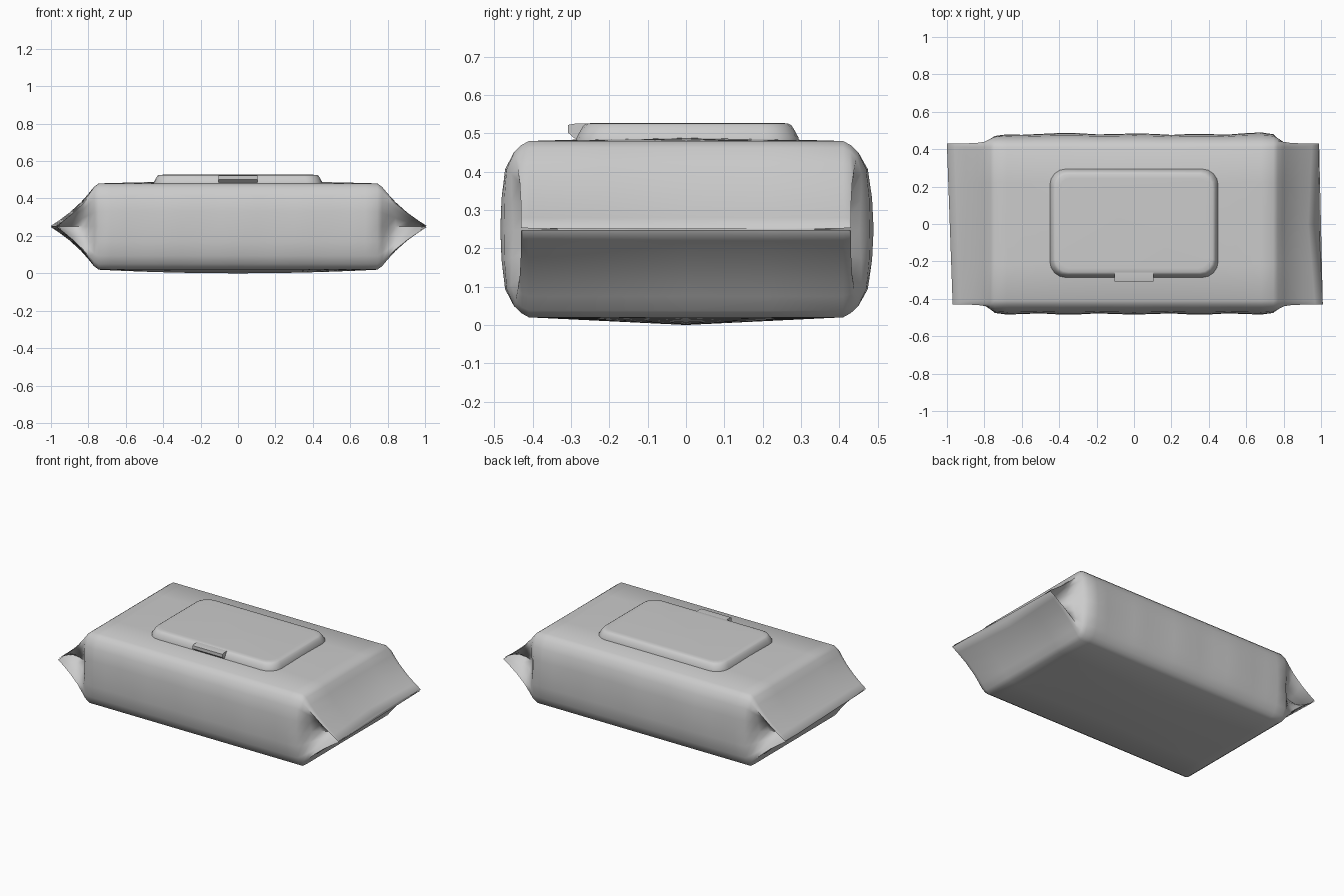
import bpy, bmesh, math

if "Cube" in bpy.data.objects:
    bpy.data.objects.remove(bpy.data.objects["Cube"])

grey = bpy.data.materials.new("soft grey")
grey.use_nodes = True
colour = (0.6, 0.6, 0.6, 1)
grey.diffuse_color = colour
grey.node_tree.nodes["Principled BSDF"].inputs["Base Color"].default_value = colour


def loft(name, rings, angle):
    """Skin a list of closed rings, cap both ends and shade smooth."""
    bm = bmesh.new()
    loops = [[bm.verts.new(p) for p in ring] for ring in rings]
    n = len(loops[0])
    for a, b in zip(loops, loops[1:]):
        for i in range(n):
            j = (i + 1) % n
            bm.faces.new((a[i], a[j], b[j], b[i]))
    bm.faces.new(loops[0])
    bm.faces.new(loops[-1])
    bmesh.ops.recalc_face_normals(bm, faces=bm.faces)
    mesh = bpy.data.meshes.new(name)
    bm.to_mesh(mesh)
    bm.free()
    mesh.materials.append(grey)
    obj = bpy.data.objects.new(name, mesh)
    bpy.context.collection.objects.link(obj)
    bpy.ops.object.select_all(action='DESELECT')
    bpy.context.view_layer.objects.active = obj
    obj.select_set(True)
    bpy.ops.object.shade_smooth_by_angle(angle=math.radians(angle))
    return obj


# Pouch: quarter cross-sections as (half width, height fraction)
BODY = [(0, 1), (.22, 1), (.41, 1), (.43, .95), (.448, .87), (.468, .68), (.474, .35), (.476, 0)]
FOLD = [(0, 1), (.22, 1), (.41, 1), (.425, .99), (.43, .95), (.40, .7), (.36, .35), (.33, 0)]


def pouch_ring(x, half, fold):
    quarter = [(a[0] + (b[0] - a[0]) * fold, a[1] + (b[1] - a[1]) * fold)
               for a, b in zip(BODY, FOLD)]
    right = quarter + [(y, -f) for y, f in quarter[-2::-1]]
    outline = right + [(-y, f) for y, f in right[-2:0:-1]]
    swell = max(0, 1 - (x / .76) ** 2)
    ring = []
    for y, f in outline:
        # Soft belly above and below, gentle waves along the sides
        belly = swell * max(0, 1 - abs(y) / .41) * (.012 if f > 0 else -.02)
        z = .25 + half * f + (belly if abs(f) > .9 else 0)
        side = max(0, abs(y) - .41) / .07 * (1 - fold) * (1 - f * f)
        wave = .009 * math.cos(9 * x) + (.008 * x if y > 0 else 0)
        # Slightly crooked end seals
        t = max(0, (abs(x) - .76) / .24)
        skew = t * (-.035 * (1 - abs(y) / .43) - .023 * y if x > 0
                    else .015 - .036 * y)
        ring.append((x + skew, y + math.copysign(side * wave, y), z))
    return ring


END = [(.68, .23, 0), (.745, .23, .05), (.77, .212, .2), (.80, .175, .5),
       (.84, .13, .8), (.90, .075, .95), (.96, .03, 1), (1.0, .003, 1)]
middle = [(i * .1, .23, 0) for i in range(-6, 7)]
stations = [(-x, h, f) for x, h, f in reversed(END)] + middle + END
loft("pouch", [pouch_ring(*s) for s in stations], 60)


# Lid: rounded rectangle with a softened, sloping rim
def lid_ring(inset, z):
    w, d, r = .45 - inset, .29 - inset, .085 - inset * .5
    ring = []
    for k, (sx, sy) in enumerate([(1, 1), (-1, 1), (-1, -1), (1, -1)]):
        for s in range(5):
            a = math.pi / 2 * (k + s / 4)
            ring.append((sx * (w - r) + r * math.cos(a),
                         sy * (d - r) + r * math.sin(a) + .004, z))
    return ring


loft("lid", [lid_ring(*p) for p in [(0, .47), (0, .488), (.012, .51),
                                    (.019, .521), (.028, .526), (.05, .527)]], 60)

# Opening tab on the front of the lid
TAB = [(-.25, .525), (-.285, .526), (-.308, .522), (-.308, .502), (-.29, .486), (-.25, .486)]
loft("lid_tab", [[(x, y, z) for y, z in TAB] for x in (-.105, .105)], 35)
